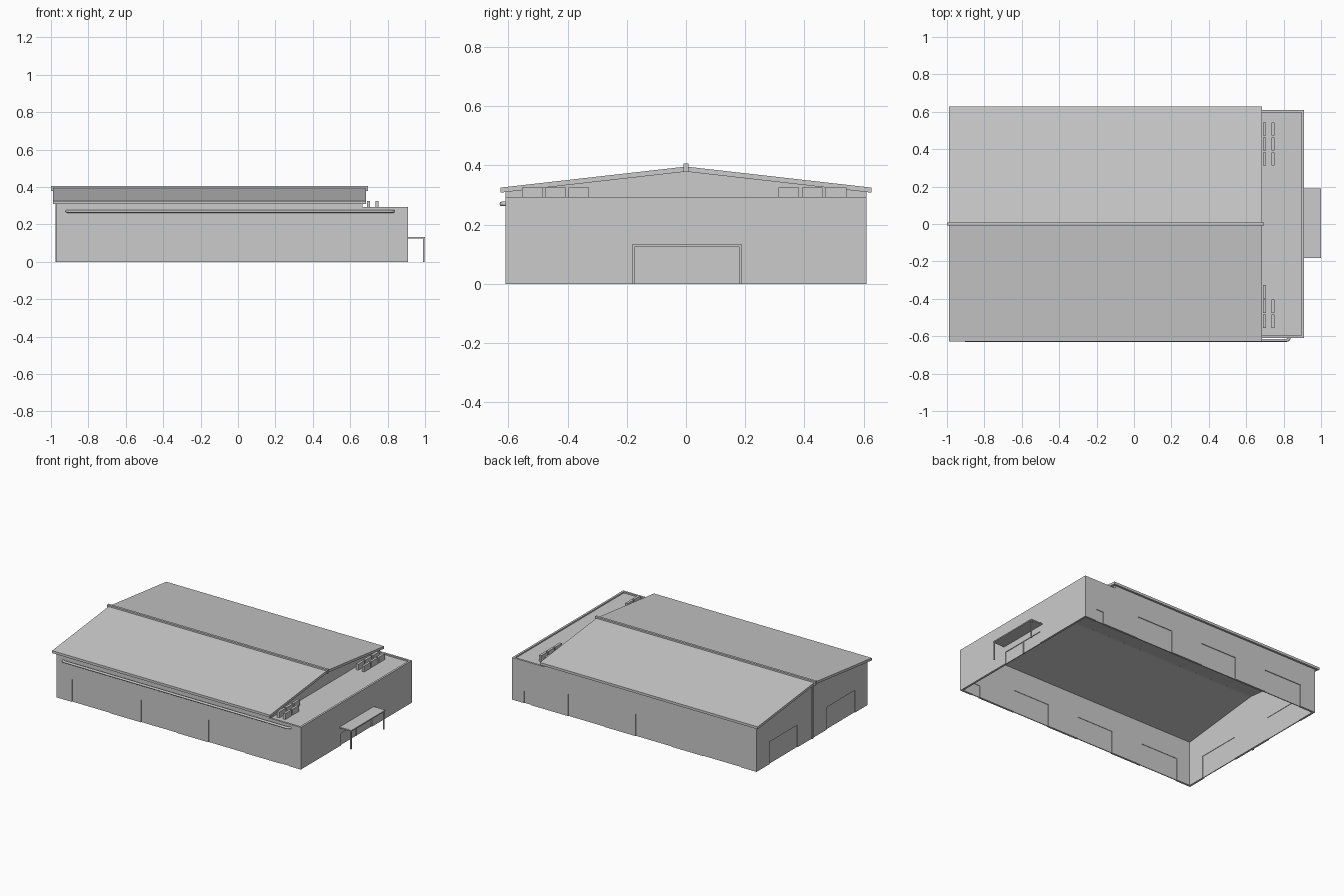
import bpy, bmesh
from mathutils import Matrix, Vector

if "Cube" in bpy.data.objects:
    bpy.data.objects.remove(bpy.data.objects["Cube"])

X0, X1, Y1, TOP, T = -0.97, 0.91, 0.61, 0.293, 0.014
GABLE_X = 0.665


def finish(name, bm):
    bmesh.ops.recalc_face_normals(bm, faces=bm.faces)
    me = bpy.data.meshes.new(name)
    bm.to_mesh(me)
    bm.free()
    ob = bpy.data.objects.new(name, me)
    bpy.context.collection.objects.link(ob)
    return ob


def boxes(name, items):
    """One object made of boxes given as (x0, x1, y0, y1, z0, z1)."""
    bm = bmesh.new()
    for a, b, c, d, e, f in items:
        m = Matrix.Translation(((a + b) / 2, (c + d) / 2, (e + f) / 2))
        m = m @ Matrix.Diagonal((b - a, d - c, f - e, 1))
        bmesh.ops.create_cube(bm, size=1, matrix=m)
    return finish(name, bm)


def prism(name, profile, x0, x1):
    """Extrude a (y, z) profile along x."""
    bm = bmesh.new()
    f = bm.faces.new([bm.verts.new((x0, y, z)) for y, z in profile])
    g = bmesh.ops.extrude_face_region(bm, geom=[f])
    moved = [v for v in g["geom"] if isinstance(v, bmesh.types.BMVert)]
    bmesh.ops.translate(bm, verts=moved, vec=(x1 - x0, 0, 0))
    return finish(name, bm)


# Outer wall ring, open at top and bottom
bm = bmesh.new()
loops = []
for inset in (0, T):
    for z in (0, TOP):
        a, b, y = X0 + inset, X1 - inset, Y1 - inset
        loops.append([bm.verts.new((px, py, z)) for px, py in
                      ((a, -y), (b, -y), (b, y), (a, y))])
for p, q in ((0, 1), (2, 3), (0, 2), (1, 3)):
    for i in range(4):
        j = (i + 1) % 4
        bm.faces.new((loops[p][i], loops[p][j], loops[q][j], loops[q][i]))
walls = finish("outer_walls", bm)

# Openings: (wall, start, end, bottom, top)
openings = []
for side in ("front", "back"):
    for a, b in ((-0.85, -0.56), (-0.32, -0.04), (0.20, 0.48)):
        openings.append((side, a, b, 0, 0.155))
    openings.append((side, 0.76, 0.82, 0, 0.083))
for a, b in ((0.16, 0.47), (-0.47, -0.16)):
    openings.append(("left", a, b, 0, 0.155))
for a, b in ((-0.17, -0.004), (0.004, 0.17)):
    openings.append(("right", a, b, 0, 0.083))


def opening_box(side, a, b, z0, z1, d0, d1):
    """Box in a wall between depths d0 and d1 measured inward from outside."""
    return {"front": (a, b, -Y1 + d0, -Y1 + d1, z0, z1),
            "back": (a, b, Y1 - d1, Y1 - d0, z0, z1),
            "left": (X0 + d0, X0 + d1, a, b, z0, z1),
            "right": (X1 - d1, X1 - d0, a, b, z0, z1)}[side]


cutter = boxes("opening_cutter", [
    opening_box(s, a, b, z0 - 0.02, z1, -0.02, T + 0.02)
    for s, a, b, z0, z1 in openings])
cutter.hide_render = True
cutter.display_type = 'WIRE'
mod = walls.modifiers.new("openings", 'BOOLEAN')
mod.operation = 'DIFFERENCE'
mod.solver = 'EXACT'
mod.object = cutter
boxes("door_panels", [opening_box(s, a, b, z0, z1, 0.005, 0.011)
                      for s, a, b, z0, z1 in openings])

# Gable ends and the low strips of wall under the eaves
gable = [(-Y1, TOP), (Y1, TOP), (Y1, 0.312), (0, 0.382), (-Y1, 0.312)]
prism("left_gable", gable, X0, X0 + T)
low = [(-Y1 + T, 0.275), (Y1 - T, 0.275), (Y1 - T, TOP)]
prism("right_gable", low + [(Y1, TOP)] + gable[2:] + [(-Y1, TOP), (-Y1 + T, TOP)],
      GABLE_X - T, GABLE_X)
boxes("eave_walls", [(X0 + T, GABLE_X - T, min(s * Y1, s * (Y1 - T)),
                      max(s * Y1, s * (Y1 - T)), TOP, 0.314) for s in (-1, 1)])

# Pitched roof and ridge cap
E = 0.627
prism("pitched_roof", [(-E, 0.308), (0, 0.379), (E, 0.308),
                       (E, 0.325), (0, 0.396), (-E, 0.325)], -0.99, 0.685)
boxes("ridge_cap", [(-1.0, 0.695, -0.008, 0.008, 0.378, 0.406)])

# Flat roof at the right end, behind a low parapet
boxes("flat_roof", [(GABLE_X - T, X1 - T, -Y1 + T, Y1 - T, 0.276, 0.284)])

# Rooftop units
rows = [(0.69, y) for y in (-0.555, -0.475, -0.397, 0.312, 0.392, 0.472)]
rows += [(0.735, y) for y in (-0.555, -0.475, 0.312, 0.392, 0.472)]
boxes("rooftop_units", [(x, x + 0.017, y, y + 0.07, 0.284, 0.325)
                        for x, y in rows])

# Downpipe on the left gable wall
boxes("left_downpipe", [(X0 - 0.007, X0, -0.007, 0.007, 0, 0.38)])

# Entrance canopy and posts
boxes("canopy", [(X1, 1.0, -0.183, 0.19, 0.125, 0.133)])
boxes("canopy_posts", [(0.99, 0.997, y - 0.0035, y + 0.0035, 0, 0.125)
                       for y in (-0.178, 0.184)])

# Long pipe along the front, turning into the wall at both ends
cu = bpy.data.curves.new("front_pipe", 'CURVE')
cu.dimensions = '3D'
cu.bevel_depth = 0.008
cu.bevel_resolution = 2
cu.use_fill_caps = True
pts = [(-0.915, -0.6), (-0.915, -0.612), (-0.91, -0.619), (-0.90, -0.622),
       (0.815, -0.622), (0.825, -0.619), (0.83, -0.612), (0.83, -0.6)]
sp = cu.splines.new('POLY')
sp.points.add(len(pts) - 1)
for p, (x, y) in zip(sp.points, pts):
    p.co = (x, y, 0.27, 1)
bpy.context.collection.objects.link(bpy.data.objects.new("front_pipe", cu))
